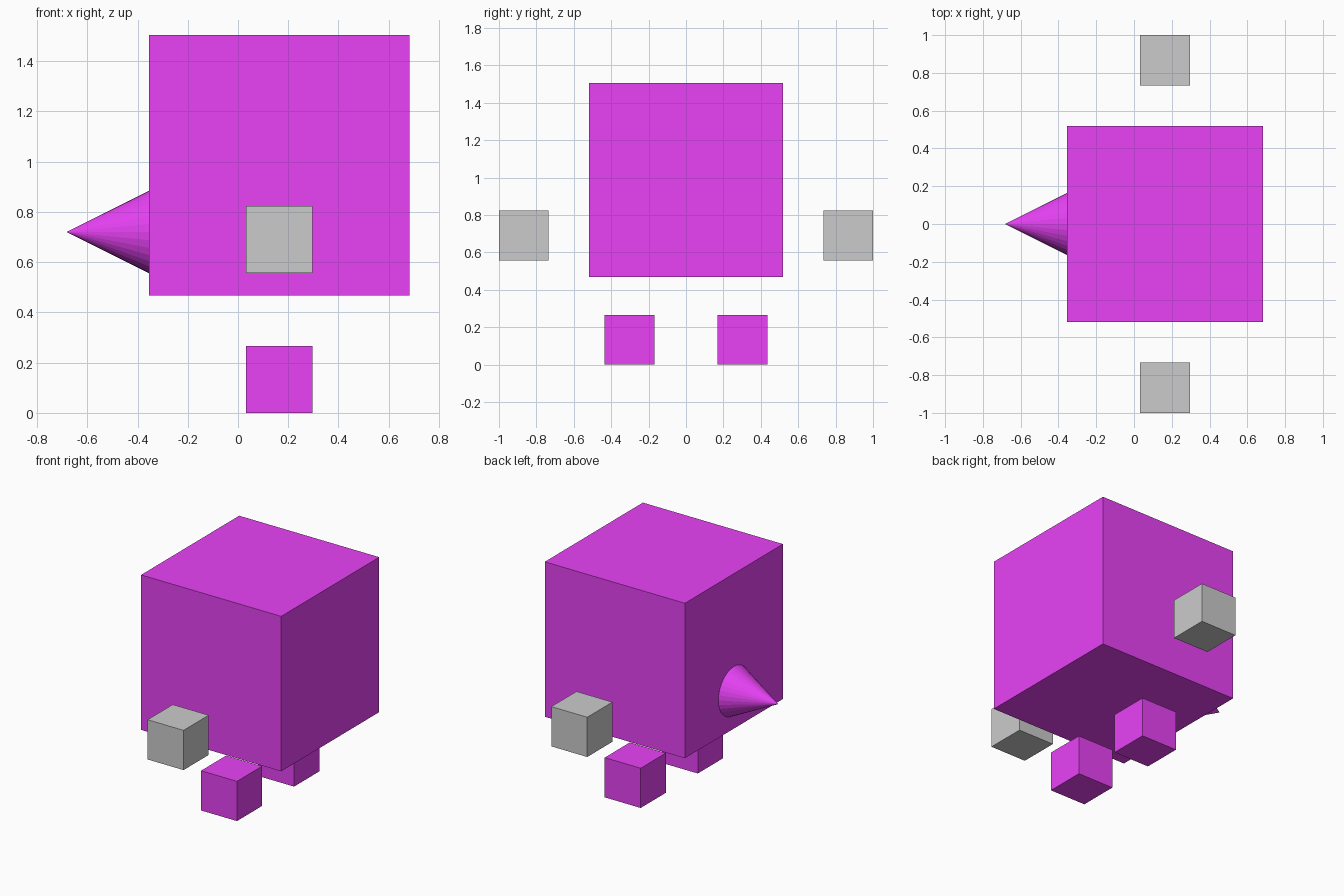
import bpy
import math

if "Cube" in bpy.data.objects:
    bpy.data.objects.remove(bpy.data.objects["Cube"])

CX = 0.164      # shared centre line of body, hands and feet
LIMB = 0.266    # edge length of hands and feet

purple = bpy.data.materials.new("purple")
purple.diffuse_color = (0.81, 0.054, 0.92, 1.0)
purple.use_nodes = True
purple.node_tree.nodes["Principled BSDF"].inputs["Base Color"].default_value = purple.diffuse_color


def cube(name, size, location, material=None):
    bpy.ops.mesh.primitive_cube_add(size=size, location=location)
    obj = bpy.context.object
    obj.name = name
    if material:
        obj.data.materials.append(material)
    return obj


# Large cubic body
cube("body", 1.037, (CX, 0, 0.9865), purple)

# Floating grey hands and purple feet, mirrored across y
for side, s in (("front", -1), ("back", 1)):
    cube(side + "_hand", LIMB, (CX, s * 0.867, 0.69))
    cube(side + "_foot", LIMB, (CX, s * 0.302, LIMB / 2), purple)

# Pointed nose facing -x, base just inside the body
length = 0.333
bpy.ops.mesh.primitive_cone_add(
    vertices=32, radius1=0.1665, radius2=0, depth=length,
    location=(-0.683 + length / 2, 0, 0.72), rotation=(0, -math.pi / 2, 0))
nose = bpy.context.object
nose.name = "nose"
nose.data.materials.append(purple)
